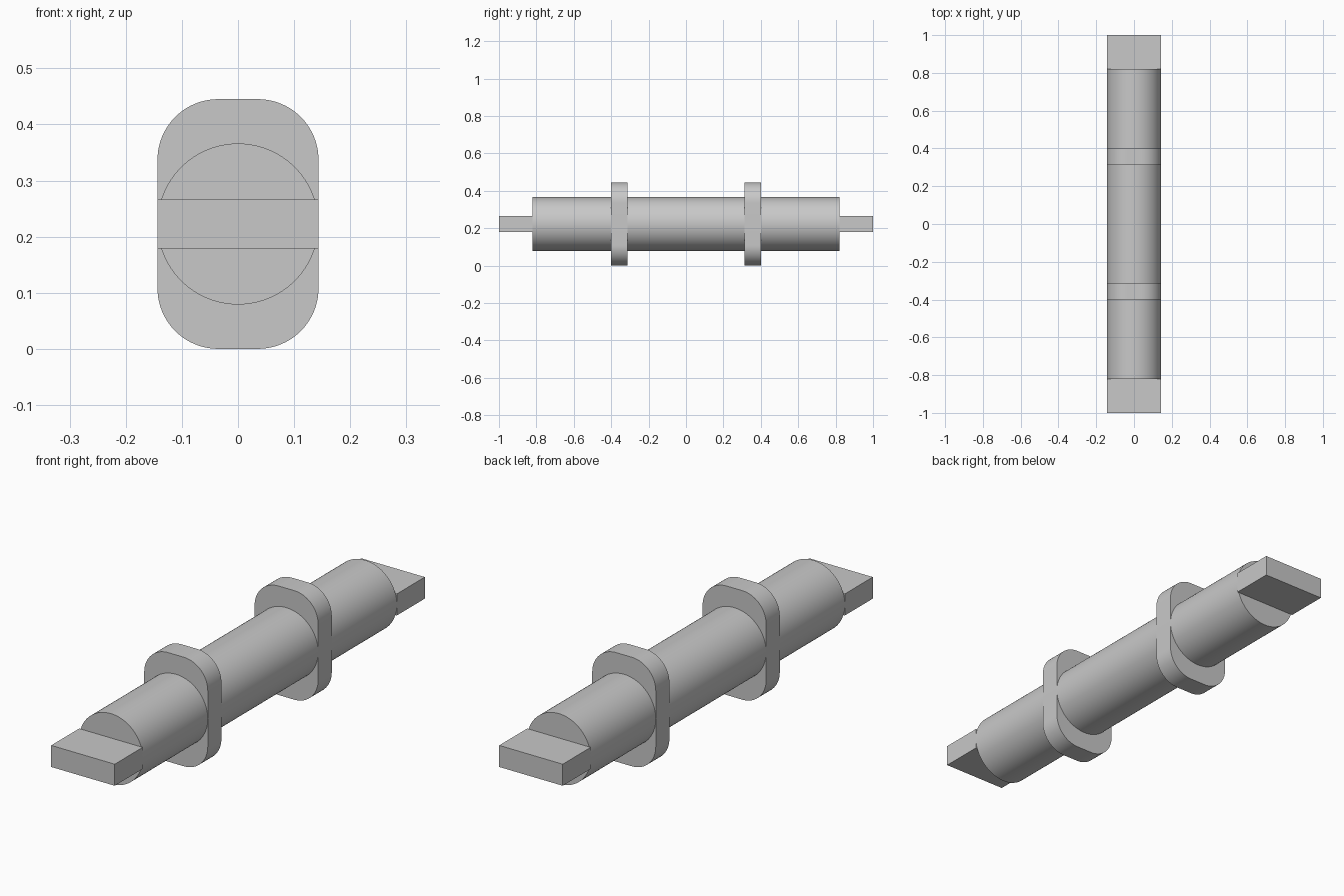
import bpy
import bmesh
from math import cos, sin, pi, radians

cube = bpy.data.objects.get("Cube")
if cube:
    bpy.data.objects.remove(cube, do_unlink=True)

RADIUS = 0.1435      # shaft radius and half width of every part
AXIS_Z = 0.2225      # height of the shaft axis

grey = bpy.data.materials.new("plain_grey")
grey.use_nodes = True
colour = (0.58, 0.58, 0.58, 1)
grey.diffuse_color = colour
grey.node_tree.nodes["Principled BSDF"].inputs["Base Color"].default_value = colour


def rounded_outline(half_w, half_h, r, steps):
    """Counter-clockwise (x, z) outline with quarter-circle corners."""
    points = []
    for i, (sx, sz) in enumerate([(1, 1), (-1, 1), (-1, -1), (1, -1)]):
        for k in range(steps + 1):
            a = (i + k / steps) * pi / 2
            points.append((sx * (half_w - r) + r * cos(a),
                           sz * (half_h - r) + r * sin(a)))
    return points


def extrude_along_y(name, outline, y0, y1):
    """Solid prism from an outline centred on the shaft axis."""
    bm = bmesh.new()
    face = bm.faces.new([bm.verts.new((x, y0, z + AXIS_Z)) for x, z in outline])
    ext = bmesh.ops.extrude_face_region(bm, geom=[face], use_keep_orig=True)
    verts = [g for g in ext["geom"] if isinstance(g, bmesh.types.BMVert)]
    bmesh.ops.translate(bm, verts=verts, vec=(0, y1 - y0, 0))
    bmesh.ops.recalc_face_normals(bm, faces=bm.faces)
    mesh = bpy.data.meshes.new(name)
    bm.to_mesh(mesh)
    bm.free()
    mesh.materials.append(grey)
    obj = bpy.data.objects.new(name, mesh)
    bpy.context.collection.objects.link(obj)
    bpy.ops.object.select_all(action="DESELECT")
    obj.select_set(True)
    bpy.context.view_layer.objects.active = obj
    bpy.ops.object.shade_smooth_by_angle(angle=radians(30))
    return obj


# Round shaft
circle = [(RADIUS * cos(2 * pi * i / 96), RADIUS * sin(2 * pi * i / 96))
          for i in range(96)]
extrude_along_y("shaft", circle, -0.82, 0.82)

# Collars and flat end tongues, one of each per end
collar = rounded_outline(RADIUS, AXIS_Z, 0.108, 20)
tongue = [(RADIUS, 0.044), (-RADIUS, 0.044), (-RADIUS, -0.044), (RADIUS, -0.044)]
for end, side in (("front", -1), ("back", 1)):
    extrude_along_y(end + "_collar", collar, side * 0.312, side * 0.4)
    extrude_along_y(end + "_tongue", tongue, side * 0.82, side * 1.0)
